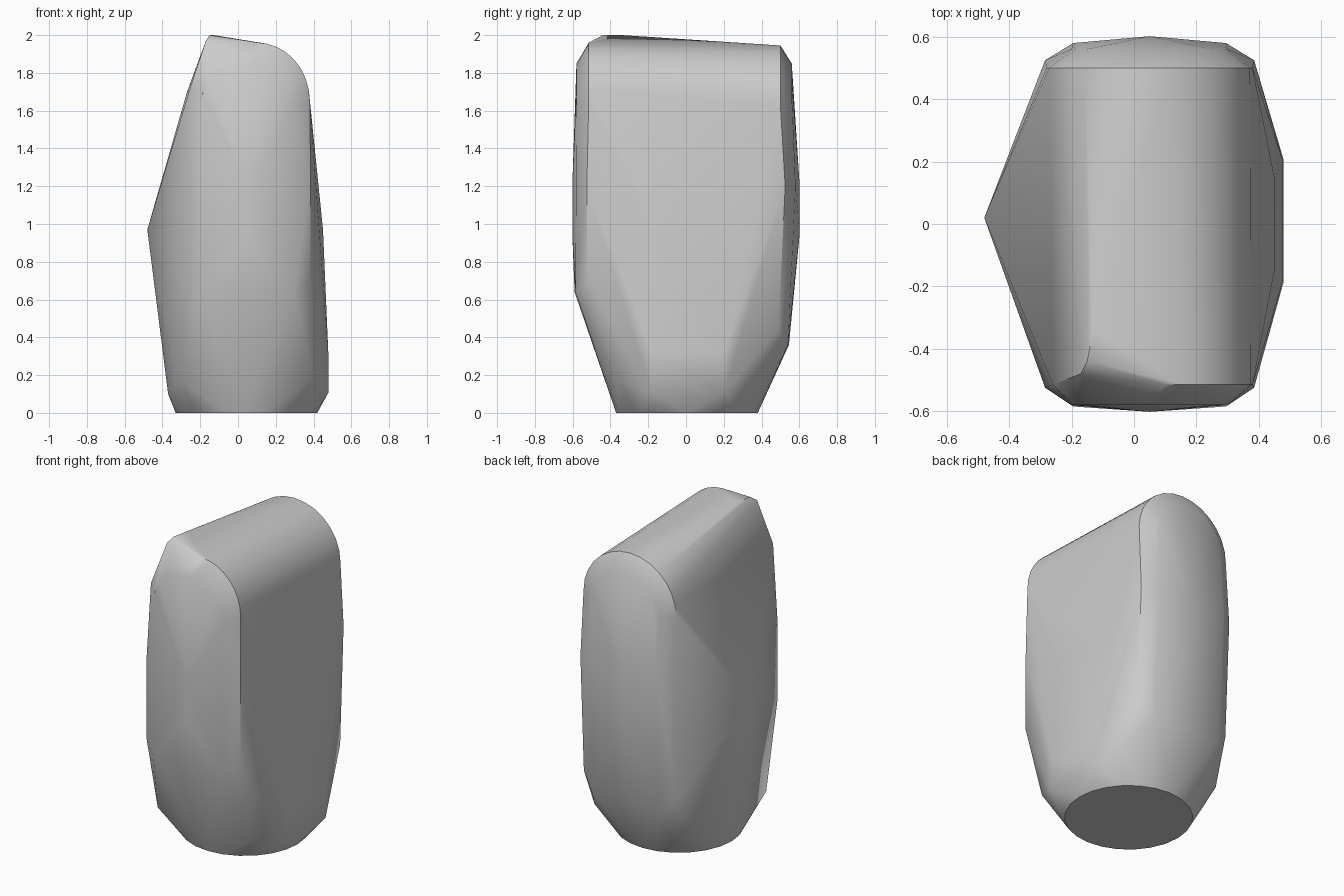
import bpy, bmesh, math

cube = bpy.data.objects.get("Cube")
if cube:
    bpy.data.objects.remove(cube, do_unlink=True)


def arc(y, cx, rx, spring, rise, start, end, steps):
    """Points along an elliptical arch in a plane of constant y."""
    angles = [math.radians(start + (end - start) * i / steps) for i in range(steps + 1)]
    return [(cx + rx * math.cos(a), y, spring + rise * math.sin(a)) for a in angles]


points = []

# Oval foot
for i in range(24):
    a = 2 * math.pi * i / 24
    points.append((0.045 + 0.375 * math.cos(a), 0.005 + 0.375 * math.sin(a), 0))

# Lower corners and the bulging sides
for s in (-1, 1):
    points += [(-0.32, s * 0.36, 0.18), (0.40, s * 0.36, 0.18), (-0.37, s * 0.1, 0.1),
               (0.48, 0.01 + s * 0.195, 0.11), (0.478, 0.01 + s * 0.19, 0.32),
               (0.45, s * 0.15, 0.97)]
points.append((-0.48, 0.02, 0.97))

# Rounded back: outer arch, inner arch
points += arc(0.50, 0.05, 0.33, 1.62, 0.325, 0, 180, 14)
points += arc(0.56, 0.05, 0.25, 1.62, 0.23, 0, 180, 10)

# Front: one rounded shoulder and one raised corner
points += arc(-0.515, 0.10, 0.28, 1.65, 0.31, 0, 90, 8)
points += arc(-0.58, 0.05, 0.25, 1.62, 0.23, 0, 180, 10)
points += [(-0.15, -0.44, 2.0), (-0.13, -0.34, 2.0), (-0.17, -0.48, 1.97),
           (-0.26, -0.515, 1.70)]

# End panels: bevelled edges and slightly domed faces
for side, low_edge, low_face, face_y in ((-1, 0.70, 0.64, 0.585), (1, 0.45, 0.36, 0.54)):
    low_y = 0.525 if side < 0 else 0.49
    for x, inner in ((-0.285, -0.195), (0.385, 0.295)):
        points += [(x, side * low_y, low_edge), (x, side * 0.525, 1.2),
                   (inner, side * face_y, low_face), (inner, side * 0.58, 1.2)]
    points += [(0.05, side * (face_y + 0.005), low_face),
               (0.05, side * 0.602, 0.95), (0.05, side * 0.602, 1.2)]

# Wrap the sections into one closed shell
bm = bmesh.new()
for p in points:
    bm.verts.new(p)
bmesh.ops.convex_hull(bm, input=bm.verts[:])
bmesh.ops.delete(bm, geom=[v for v in bm.verts if not v.link_faces], context='VERTS')
bmesh.ops.dissolve_limit(bm, angle_limit=math.radians(0.5), verts=bm.verts[:], edges=bm.edges[:])
bmesh.ops.recalc_face_normals(bm, faces=bm.faces[:])
mesh = bpy.data.meshes.new("shell")
bm.to_mesh(mesh)
bm.free()

grey = bpy.data.materials.new("light grey")
grey.use_nodes = True
colour = (0.6, 0.6, 0.6, 1)
grey.diffuse_color = colour
grey.node_tree.nodes["Principled BSDF"].inputs["Base Color"].default_value = colour
mesh.materials.append(grey)

shell = bpy.data.objects.new("shell", mesh)
bpy.context.collection.objects.link(shell)
bpy.ops.object.select_all(action='DESELECT')
shell.select_set(True)
bpy.context.view_layer.objects.active = shell
bpy.ops.object.shade_smooth_by_angle(angle=math.radians(35))
